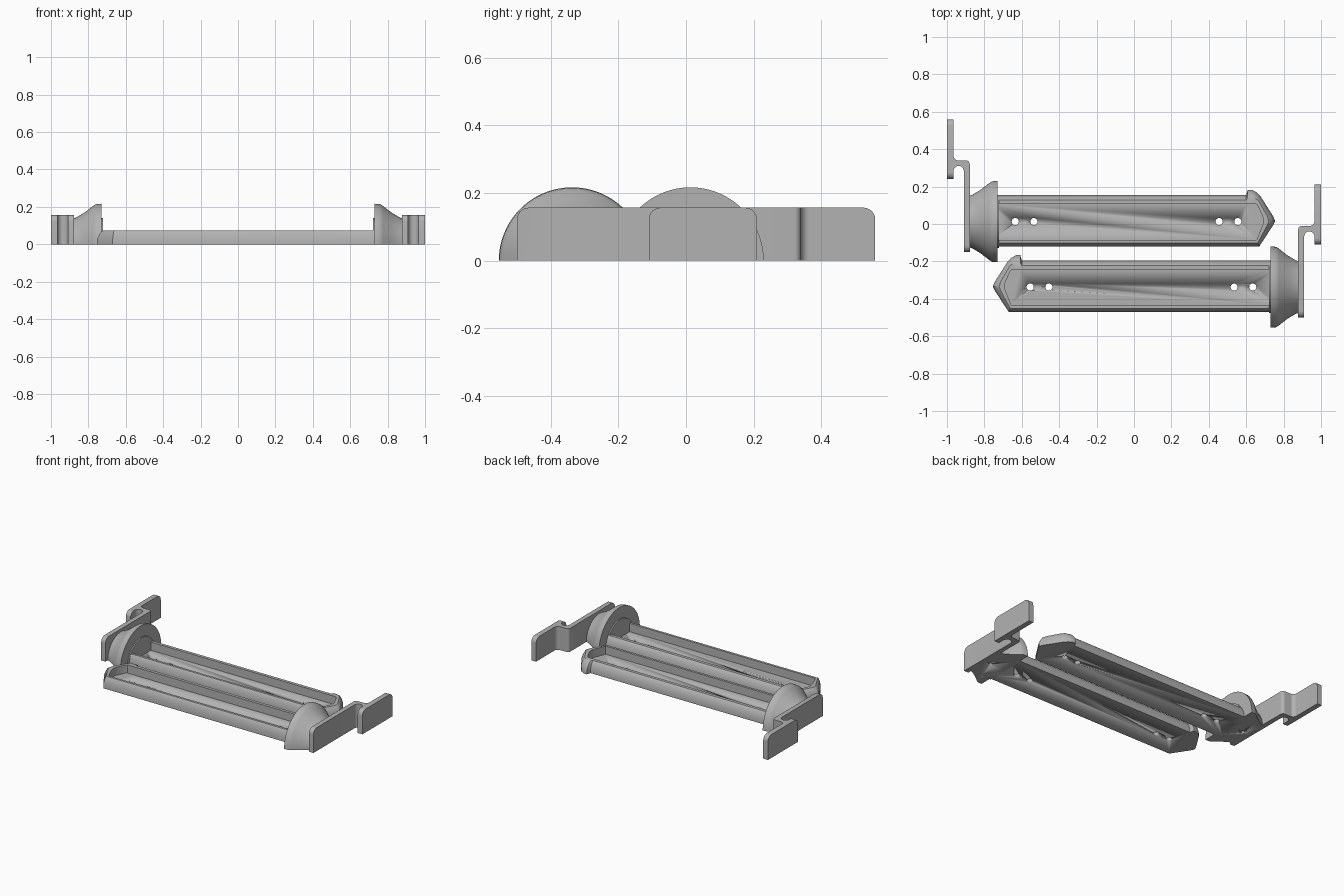
import bpy, bmesh
from math import sin, cos, pi, radians
from mathutils import Vector

default = bpy.data.objects.get("Cube")
if default:
    bpy.data.objects.remove(default, do_unlink=True)

grey = bpy.data.materials.new("light_grey")
grey.use_nodes = True
colour = (0.45, 0.45, 0.45, 1)
grey.diffuse_color = colour
grey.node_tree.nodes["Principled BSDF"].inputs["Base Color"].default_value = colour

AXIS_Y = 0.013      # long axis of the back piece
SHIFT = -0.35       # the front piece is mirrored in x and moved by this


def finish(name, bm, flip, smooth=30):
    """Place a part for the back or front piece and make its object."""
    if flip:
        for v in bm.verts:
            v.co.x, v.co.y = -v.co.x, v.co.y + SHIFT
    bmesh.ops.remove_doubles(bm, verts=bm.verts, dist=1e-5)
    bmesh.ops.recalc_face_normals(bm, faces=bm.faces)
    mesh = bpy.data.meshes.new(name)
    bm.to_mesh(mesh)
    bm.free()
    mesh.materials.append(grey)
    ob = bpy.data.objects.new(name, mesh)
    bpy.context.collection.objects.link(ob)
    bpy.ops.object.select_all(action='DESELECT')
    ob.select_set(True)
    bpy.context.view_layer.objects.active = ob
    bpy.ops.object.shade_smooth_by_angle(angle=radians(smooth))
    return ob


def bridge(bm, rings, closed=True):
    for a, b in zip(rings, rings[1:]):
        n = len(a)
        for i in range(n if closed else n - 1):
            j = (i + 1) % n
            bm.faces.new((a[i], a[j], b[j], b[i]))


def arc(cx, cy, r, start, end, n=8):
    return [(cx + r * cos(radians(start + (end - start) * i / n)),
             cy + r * sin(radians(start + (end - start) * i / n))) for i in range(n + 1)]


def tray(name, flip):
    # matching points of the outer wall and the inner pocket
    outer = [(-0.80, -0.12), (0.67, -0.12), (0.745, -0.005), (0.755, 0.015), (0.745, 0.04),
             (0.675, 0.15), (0.655, 0.17), (0.63, 0.183), (0.608, 0.183), (0.60, 0.155), (-0.80, 0.155)]
    inner = [(-0.76, -0.085), (0.655, -0.085), (0.688, -0.005), (0.692, 0.015), (0.688, 0.04),
             (0.66, 0.10), (0.65, 0.108), (0.63, 0.108), (0.608, 0.108), (0.60, 0.108), (-0.76, 0.108)]
    levels = [(0, 0), (0, 0.025), (0.18, 0.05), (0.38, 0.068), (0.55, 0.075), (1, 0.075), (1, 0.02)]
    bm = bmesh.new()
    rings = []
    for t, z in levels:
        rings.append([bm.verts.new((*Vector(o).lerp(Vector(i), t), z)) for o, i in zip(outer, inner)])
    bridge(bm, rings)
    bm.faces.new(rings[0])
    bm.faces.new(rings[-1])
    return finish(name, bm, flip)


def guard(name, flip):
    # half-round flange, cone and raised disc around the long axis
    profile = [(-0.89, 0), (-0.89, 0.135), (-0.865, 0.143), (-0.82, 0.17), (-0.775, 0.205),
               (-0.76, 0.215), (-0.73, 0.217), (-0.73, 0.14), (-0.722, 0.14), (-0.722, 0)]
    bm = bmesh.new()
    steps = 48
    rings = []
    for k in range(steps + 1):
        a = pi * k / steps
        rings.append([bm.verts.new((x, AXIS_Y + r * cos(a), r * sin(a))) for x, r in profile])
    bridge(bm, rings, closed=False)
    bm.faces.new(rings[0])
    bm.faces.new(rings[-1])
    return finish(name, bm, flip)


def clip(name, flip):
    # stepped strip seen from above, with fillets at the bends
    outline = [(-0.91, -0.15), (-0.878, -0.15)]
    outline += arc(-0.898, 0.32, 0.02, 0, 90)
    outline += arc(-0.94, 0.365, 0.025, 270, 180)
    outline += [(-0.965, 0.56), (-1, 0.56), (-1, 0.24), (-0.965, 0.24)]
    outline += arc(-0.9375, 0.283, 0.0275, 180, 0, 12)
    bm = bmesh.new()
    rings = [[bm.verts.new((x, y, z)) for x, y in outline] for z in (0, 0.157)]
    bridge(bm, rings)
    bm.faces.new(rings[0])
    bm.faces.new(rings[1])
    # round the upper corners at the free ends
    ends = []
    for e in bm.edges:
        a, b = (v.co for v in e.verts)
        if min(a.z, b.z) > 0.1 and abs(a.y - b.y) < 1e-5 and any(abs(a.y - y) < 1e-4 for y in (-0.15, 0.24, 0.56)):
            ends.append(e)
    bmesh.ops.bevel(bm, geom=ends, offset=0.035, segments=6, profile=0.5, affect='EDGES')
    return finish(name, bm, flip)


def drill(ob, name, flip, places, radius, depth):
    # round holes from below
    bm = bmesh.new()
    for x in places:
        made = bmesh.ops.create_cone(bm, cap_ends=True, segments=24, radius1=radius, radius2=radius, depth=2 * depth)
        bmesh.ops.translate(bm, verts=made["verts"], vec=(x, AXIS_Y, 0))
    cutter = finish(name, bm, flip)
    cutter.hide_render = True
    cutter.hide_viewport = True
    mod = ob.modifiers.new("holes", 'BOOLEAN')
    mod.operation = 'DIFFERENCE'
    mod.solver = 'EXACT'
    mod.object = cutter
    bpy.context.view_layer.update()
    mesh = bpy.data.meshes.new_from_object(ob.evaluated_get(bpy.context.evaluated_depsgraph_get()))
    ob.modifiers.clear()
    ob.data = mesh
    bpy.data.objects.remove(cutter, do_unlink=True)


for side, flip in (("back", False), ("front", True)):
    body = tray(side + "_tray", flip)
    drill(body, "tray_hole_cutter", flip, (-0.635, -0.535, 0.455, 0.555), 0.019, 0.06)
    collar = guard(side + "_guard", flip)
    clip(side + "_clip", flip)
    for part in (body, collar):
        drill(part, "guard_hole_cutter", flip, (-0.84,), 0.013, 0.05)
